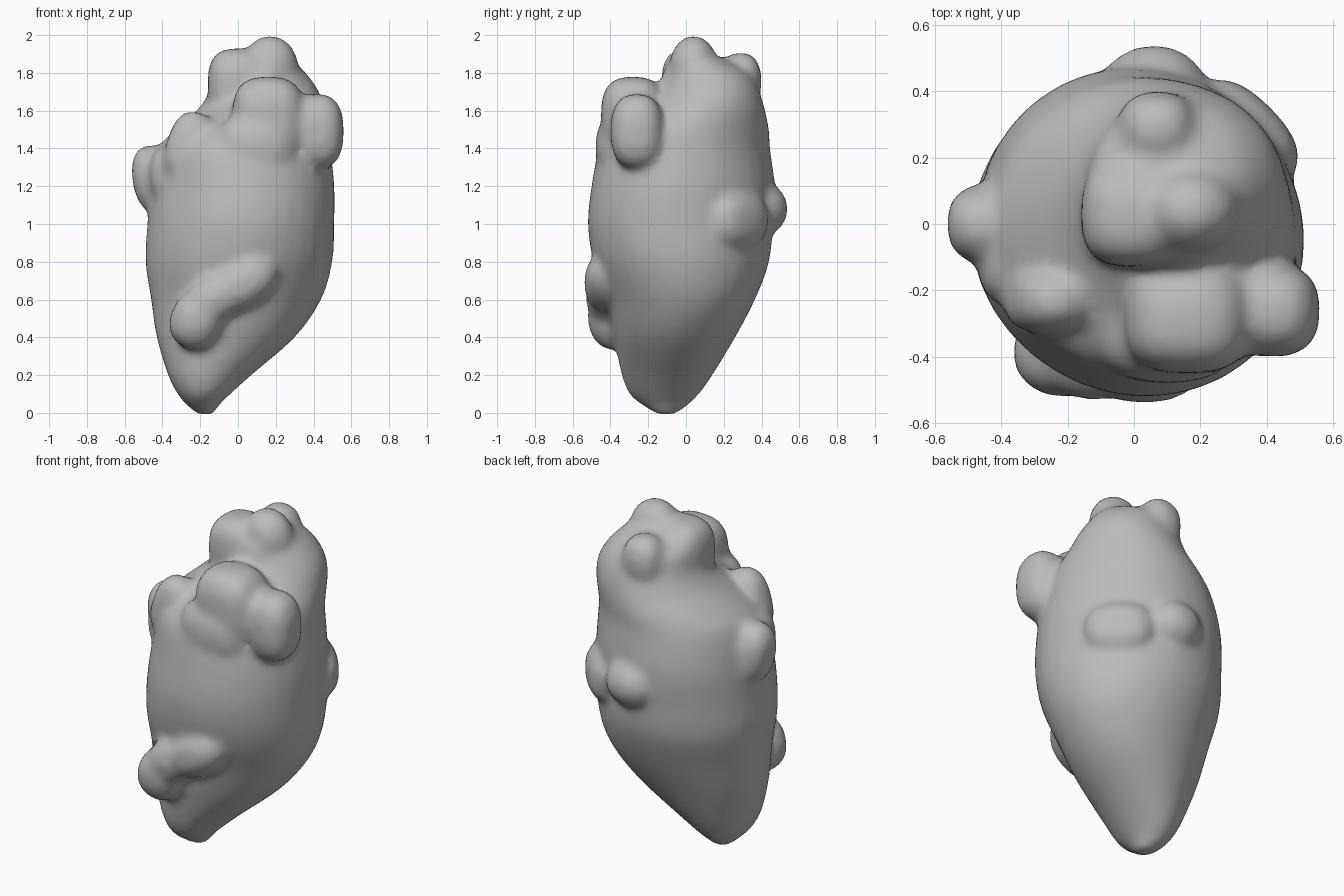
import bpy, bmesh
from math import cos, sin, pi
from mathutils import Vector, Euler

cube = bpy.data.objects.get("Cube")
if cube:
    bpy.data.objects.remove(cube, do_unlink=True)

stone = bpy.data.materials.new("grey stone")
stone.use_nodes = True
GREY = (0.5, 0.5, 0.5, 1)
stone.diffuse_color = GREY
stone.node_tree.nodes["Principled BSDF"].inputs["Base Color"].default_value = GREY

bm = bmesh.new()
SIDES = 36
STEPS = 4


def between(p, q, r, s, t):
    """Smooth curve from q to r, guided by the neighbours p and s."""
    return [b + 0.5 * t * (c - a + t * (2 * a - 5 * b + 4 * c - d + t * (3 * (b - c) + d - a)))
            for a, b, c, d in zip(p, q, r, s)]


def loft(sections):
    """Closed tapering trunk from (height, x min, x max, y min, y max, skew)."""
    ends = [sections[0]] + sections + [sections[-1]]
    rows = [between(*ends[i:i + 4], k / STEPS)
            for i in range(len(sections) - 1) for k in range(STEPS)]
    rows.append(sections[-1])
    rings = []
    for z, x0, x1, y0, y1, skew in rows:
        ring = []
        for i in range(SIDES):
            a = 2 * pi * i / SIDES
            swell = 1 + skew * sin(2 * a)
            ring.append(bm.verts.new(((x0 + x1) / 2 + (x1 - x0) / 2 * swell * cos(a),
                                      (y0 + y1) / 2 + (y1 - y0) / 2 * swell * sin(a), z)))
        rings.append(ring)
    for low, high in zip(rings, rings[1:]):
        for i in range(SIDES):
            j = (i + 1) % SIDES
            bm.faces.new((low[i], low[j], high[j], high[i]))
    bm.faces.new(rings[0][::-1])
    bm.faces.new(rings[-1])


def lump(center, radii, tilt=(0, 0, 0), boxy=2.4):
    """Knob between a ball (boxy=2) and a block, merged into the trunk."""
    turn = Euler(tilt).to_matrix()
    ball = bmesh.ops.create_icosphere(bm, subdivisions=3, radius=1)
    for v in ball["verts"]:
        size = sum(abs(c) ** boxy for c in v.co) ** (1 / boxy)
        local = Vector(c / size * r for c, r in zip(v.co, radii))
        v.co = Vector(center) + turn @ local


# Main trunk, pointed below and leaning to a high shoulder above
loft([(-0.01, -0.21, -0.13, -0.15, -0.06, 0), (0.04, -0.27, -0.1, -0.23, 0.01, 0),
      (0.1, -0.32, -0.04, -0.3, 0.07, 0.02), (0.2, -0.37, 0.07, -0.34, 0.14, 0.04),
      (0.4, -0.43, 0.3, -0.38, 0.26, 0.04), (0.6, -0.46, 0.44, -0.42, 0.365, 0.03),
      (0.8, -0.49, 0.5, -0.49, 0.44, 0), (1.0, -0.48, 0.51, -0.52, 0.46, -0.02),
      (1.2, -0.46, 0.51, -0.5, 0.47, -0.03), (1.4, -0.42, 0.49, -0.46, 0.445, -0.02),
      (1.5, -0.33, 0.48, -0.39, 0.44, -0.02), (1.6, -0.22, 0.46, -0.25, 0.42, 0),
      (1.7, -0.15, 0.43, -0.14, 0.39, 0), (1.8, -0.13, 0.36, -0.1, 0.34, 0),
      (1.88, -0.08, 0.28, -0.07, 0.2, 0)])

# Crown: square shoulder, peak and rear knob
lump((0.0, 0.03, 1.74), (0.16, 0.16, 0.19), boxy=3)
lump((0.1, -0.01, 1.71), (0.15, 0.12, 0.16), boxy=3)
lump((0.17, 0.04, 1.83), (0.15, 0.13, 0.17), boxy=2)
lump((0.07, 0.29, 1.76), (0.12, 0.11, 0.15))
# Front upper lobe
lump((0.16, -0.28, 1.56), (0.19, 0.17, 0.22), boxy=3)
lump((0.1, -0.33, 1.41), (0.22, 0.15, 0.18))
lump((0.31, -0.26, 1.52), (0.14, 0.14, 0.17))
# Side knobs, the two on one side joined by a low saddle
lump((0.42, -0.26, 1.49), (0.14, 0.14, 0.2), boxy=2.6)
lump((-0.26, -0.23, 1.41), (0.12, 0.1, 0.19), (0, 0.3, 0), 2.6)
lump((-0.45, 0.0, 1.24), (0.11, 0.12, 0.18), (0, -0.15, 0))
lump((-0.36, -0.12, 1.26), (0.11, 0.13, 0.16))
# Back knobs
lump((0.06, 0.41, 1.08), (0.16, 0.13, 0.14), boxy=2)
lump((0.34, 0.28, 1.02), (0.1, 0.19, 0.15), (0, 0, pi / 4))
# Slanting lower front ridge
lump((-0.22, -0.39, 0.49), (0.14, 0.13, 0.16), (0.2, 0.4, 0), 2.2)
lump((-0.12, -0.4, 0.61), (0.18, 0.13, 0.13), (0, -0.6, 0), 2.2)
lump((0.03, -0.42, 0.69), (0.2, 0.12, 0.13), (0, -0.6, 0), 2.2)

mesh = bpy.data.meshes.new("heart_rock")
bm.to_mesh(mesh)
bm.free()
rock = bpy.data.objects.new("heart_rock", mesh)
bpy.context.collection.objects.link(rock)
mesh.materials.append(stone)

# Fuse all parts into one softened skin
fuse = rock.modifiers.new("fuse", "REMESH")
fuse.mode = "VOXEL"
fuse.voxel_size = 0.022
fuse.use_smooth_shade = True
soft = rock.modifiers.new("soften", "SMOOTH")
soft.factor = 0.5
soft.iterations = 10
